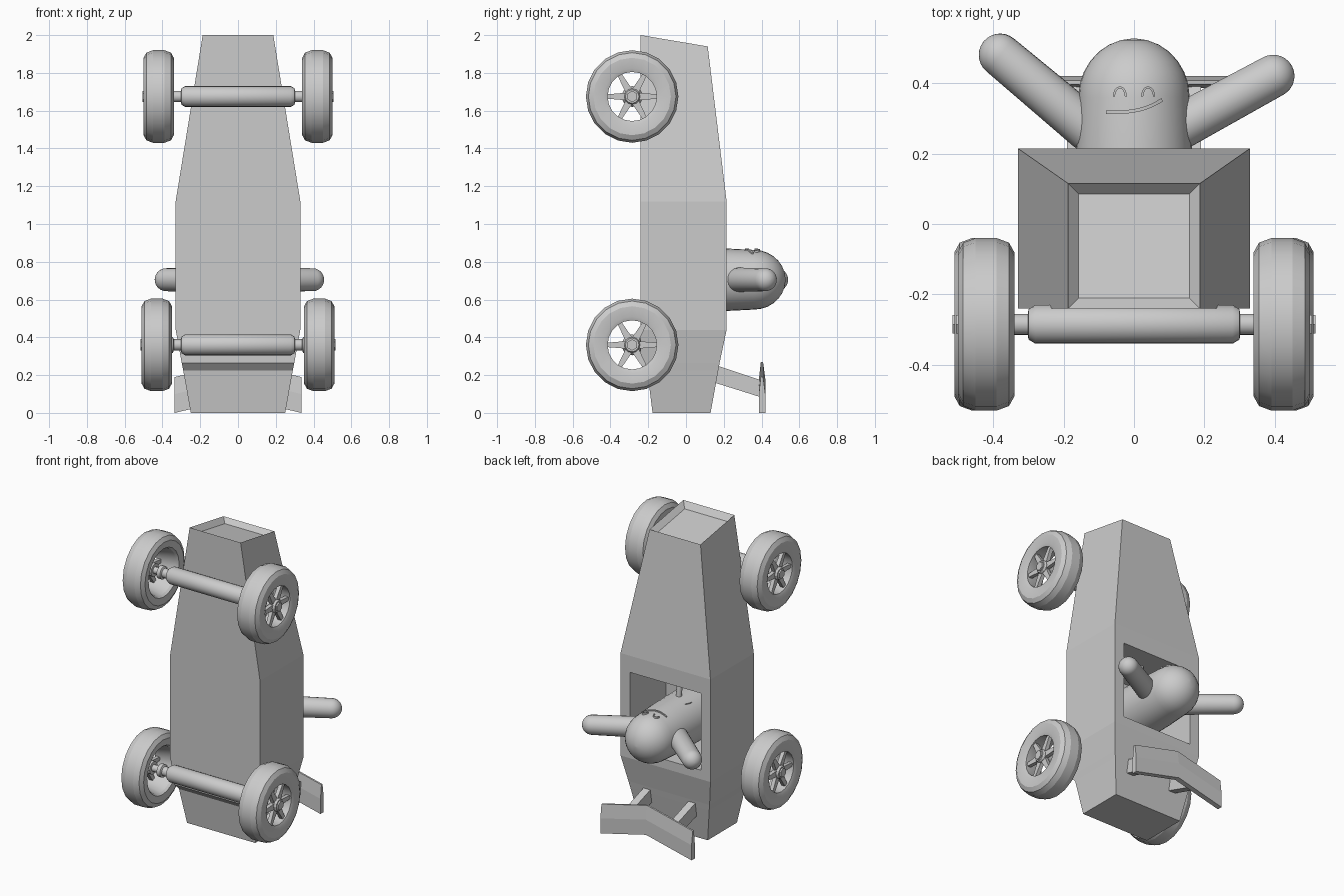
import bpy, bmesh
from math import pi, sin, cos
from mathutils import Vector, Matrix

if "Cube" in bpy.data.objects:
    bpy.data.objects.remove(bpy.data.objects["Cube"], do_unlink=True)

grey = bpy.data.materials.new("plain_grey")
grey.use_nodes = True
grey.diffuse_color = (0.6, 0.6, 0.6, 1)
grey.node_tree.nodes["Principled BSDF"].inputs["Base Color"].default_value = (0.6, 0.6, 0.6, 1)


def finish(name, bm, smooth=None):
    bmesh.ops.recalc_face_normals(bm, faces=bm.faces)
    mesh = bpy.data.meshes.new(name)
    bm.to_mesh(mesh)
    bm.free()
    obj = bpy.data.objects.new(name, mesh)
    bpy.context.collection.objects.link(obj)
    mesh.materials.append(grey)
    if smooth:
        bpy.ops.object.select_all(action='DESELECT')
        obj.select_set(True)
        bpy.context.view_layer.objects.active = obj
        bpy.ops.object.shade_smooth_by_angle(angle=smooth)
    return obj


def loft(bm, rings, closed=False):
    """Skin rings of points; cap both ends, or join last to first."""
    loops = [[bm.verts.new(p) for p in ring] for ring in rings]
    n = len(loops[0])
    pairs = list(zip(loops, loops[1:])) + ([(loops[-1], loops[0])] if closed else [])
    for a, b in pairs:
        for i in range(n):
            bm.faces.new((a[i], a[(i + 1) % n], b[(i + 1) % n], b[i]))
    if closed:
        return None
    bm.faces.new(loops[0])
    return bm.faces.new(loops[-1])


def lathe(bm, profile, start, direction, n=24, closed=False):
    """Turn (distance, radius) pairs around an axis."""
    turn = Vector((0, 0, 1)).rotation_difference(Vector(direction)).to_matrix()
    loft(bm, [[Vector(start) + turn @ Vector((r * cos(2 * pi * i / n), r * sin(2 * pi * i / n), d))
               for i in range(n)] for d, r in profile], closed)


def box(bm, lo, hi):
    (x0, y0, z0), (x1, y1, z1) = lo, hi
    loft(bm, [[(x0, y0, z), (x1, y0, z), (x1, y1, z), (x0, y1, z)] for z in (z0, z1)])


def dome(base, r, height, steps=7):
    return [(base + height * sin(t), r * cos(t)) for t in
            (pi / 2 * i / steps * 0.985 for i in range(steps + 1))]


# Car body standing on its tail: rear height, nose height, half width, underside, deck
sections = [(0, 0, .25, -.177, .13), (.225, .225, .29, -.205, .171), (.265, .265, .298, -.24, .178),
            (.44, .44, .33, -.24, .215), (1.12, 1.12, .33, -.24, .215), (2, 1.94, .187, -.24, .115)]
bm = bmesh.new()
nose = loft(bm, [[(-w, y0, za), (w, y0, za), (w, y1, zb), (-w, y1, zb)]
                 for za, zb, w, y0, y1 in sections])
# Sunken nose panel
bmesh.ops.recalc_face_normals(bm, faces=bm.faces)
bmesh.ops.inset_region(bm, faces=[nose], thickness=.042)
bmesh.ops.translate(bm, verts=nose.verts, vec=(0, 0, -.035))
body = finish("car_body", bm)

# Cockpit opening
bm = bmesh.new()
box(bm, (-.26, -.16, .5), (.26, .4, 1.01))
cutter = finish("cockpit_cutter", bm)
cutter.hide_render = True
cut = body.modifiers.new("cockpit", 'BOOLEAN')
cut.object, cut.operation, cut.solver = cutter, 'DIFFERENCE', 'EXACT'
bpy.context.view_layer.objects.active = body
bpy.ops.object.modifier_apply(modifier=cut.name)
bpy.data.objects.remove(cutter, do_unlink=True)

# Steering column and wheel
bm = bmesh.new()
lathe(bm, [(0, .018), (.16, .018)], (0, .06, 1.01), (0, .1, -1), 12)
lathe(bm, [(.16, .09), (.18, .09)], (0, .06, 1.01), (0, .1, -1), 16)
finish("steering_wheel", bm, .6)

# Driver: domed torso and two arms
HEAD_Z = .705
bm = bmesh.new()
lathe(bm, [(-.16, .17), (.2, .166)] + dome(.36, .158, .167), (0, 0, HEAD_Z), (0, 1, 0), 32)
finish("driver_body", bm, .7)
for side, shoulder, hand in (("right", (-.13, .27), (-.38, .48)), ("left", (.12, .27), (.395, .42))):
    a, b = (Vector((x, y, HEAD_Z)) for x, y in (shoulder, hand))
    reach = (b - a).length
    bm = bmesh.new()
    lathe(bm, [(-d, r) for d, r in reversed(dome(0, .065, .05))] + dome(reach, .061, .061),
          a, (b - a).normalized(), 20)
    finish(side + "_arm", bm, .7)


# Face lines lying on the torso
def face_line(name, points, width=.006):
    surface = lambda x, y, r: Vector((x, y, HEAD_Z + ((.159 + r) ** 2 - x * x) ** .5))
    bm = bmesh.new()
    rings = []
    for i, (x, y) in enumerate(points):
        xa, ya = points[max(i - 1, 0)]
        xb, yb = points[min(i + 1, len(points) - 1)]
        side = Vector((ya - yb, xb - xa)).normalized() * width / 2
        rings.append([surface(x + s * side.x, y + s * side.y, r)
                      for s, r in ((-1, -.01), (1, -.01), (1, .007), (-1, .007))])
    loft(bm, rings)
    finish(name, bm)


for side, x in (("right", -.04), ("left", .04)):
    face_line(side + "_eye", [(x + .017 * cos(t), .362 + .026 * sin(t))
                              for t in (pi * i / 8 for i in range(9))])
face_line("smile", [(-.08 + .16 * t, .317 + .036 * t ** 3) for t in (i / 10 for i in range(11))], .01)

# Axles and spoked wheels
WHEEL_Y = -.285
tyre = [(.07, .13), (.078, .15), (.08, .205), (.065, .232), (.03, .245), (-.03, .245),
        (-.065, .232), (-.08, .205), (-.075, .16), (-.06, .15), (.03, .13)]
for end, z, hub_x in (("front", 1.675, .42), ("rear", .36, .43)):
    half = [(.28, .055), (.3, .043), (.301, .03), (.34, .03), (.345, .042), (.37, .042), (.371, .022), (hub_x, .022)]
    bm = bmesh.new()
    lathe(bm, [(-d, r) for d, r in reversed(half)] + half, (0, WHEEL_Y, z), (1, 0, 0), 20)
    finish(end + "_axle", bm, .6)
    for side, s in (("left", 1), ("right", -1)):
        centre = Vector((s * hub_x, WHEEL_Y, z))
        bm = bmesh.new()
        lathe(bm, tyre, centre, (s, 0, 0), 20, closed=True)
        finish(f"{end}_{side}_tyre", bm, .35)
        bm = bmesh.new()
        # Hub with hexagonal nut, then six tapered spokes
        lathe(bm, [(-.01, .042), (.065, .042), (.075, .036)], centre, (s, 0, 0), 12)
        lathe(bm, [(.07, .03), (.085, .03)], centre, (s, 0, 0), 6)
        for k in range(6):
            turn = Matrix.Rotation(k * pi / 3, 3, 'X')
            loft(bm, [[centre + turn @ Vector((s * d, r, e * w)) for d, e in
                       ((.035, -1), (.06, -1), (.06, 1), (.035, 1))]
                      for r, w in ((.03, .02), (.14, .011))])
        finish(f"{end}_{side}_spokes", bm)

# Chevron tail wing, thinner along its raised edge
bm = bmesh.new()
loft(bm, [[(x, .386, b), (x, .42, b), (x, .42, b + .1), (x, .408, b + .19), (x, .396, b + .19), (x, .386, b + .1)]
          for x, b in ((-.335, 0), (0, .08), (.335, 0))])
finish("tail_wing", bm)
for side, s in (("left", 1), ("right", -1)):
    bm = bmesh.new()
    loft(bm, [[(x, .12, .17), (x, .39, .085), (x, .39, .175), (x, .15, .255)]
              for x in (s * .14, s * .19)])
    finish(side + "_wing_strut", bm)
